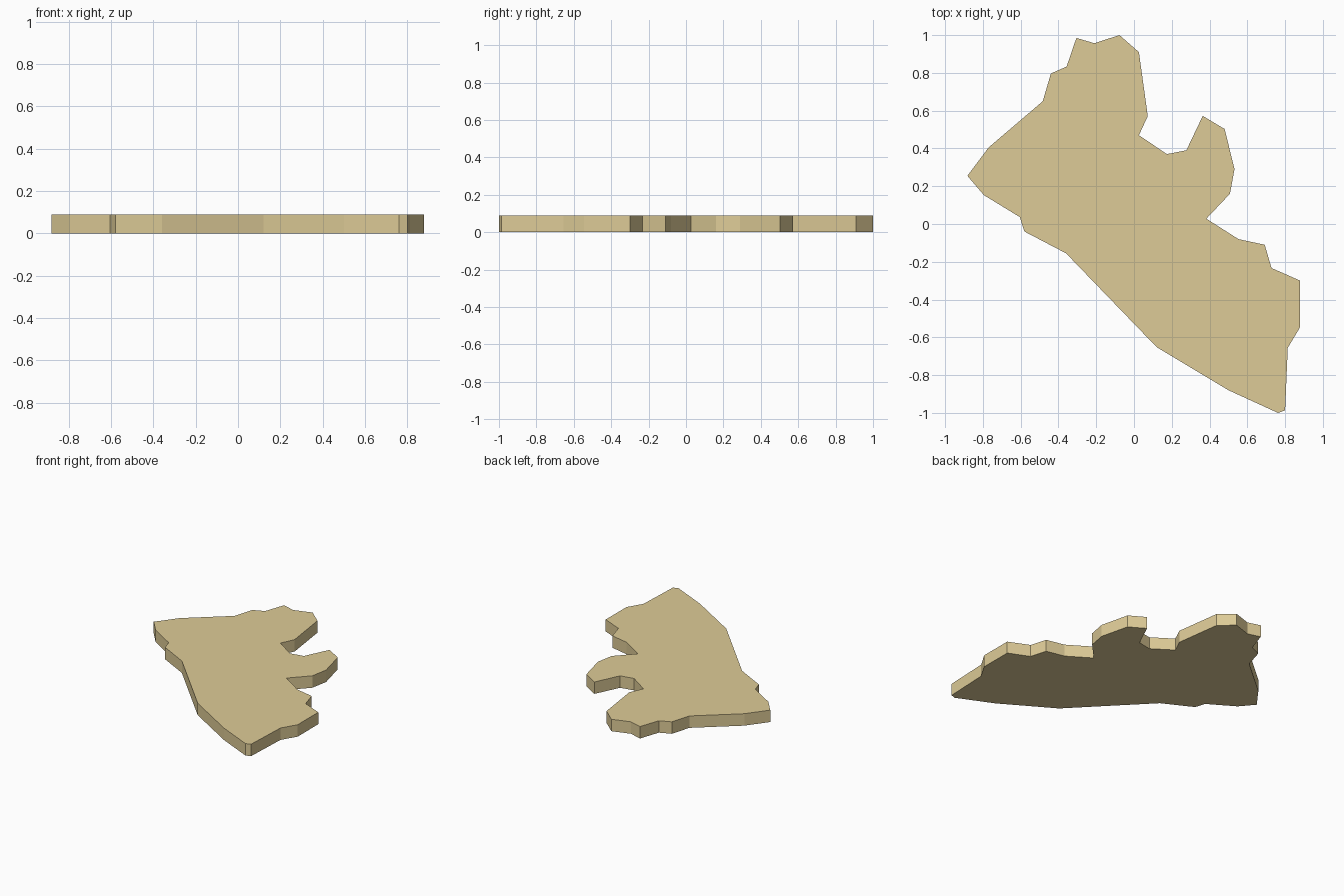
import bpy
import bmesh

HEIGHT = 0.09

# Plan outline, clockwise from the north-west tip
OUTLINE = [
    (-0.305, 0.985), (-0.21, 0.957), (-0.077, 1.0), (0.026, 0.91), (0.073, 0.571),
    (0.026, 0.47), (0.174, 0.37), (0.277, 0.39), (0.364, 0.572), (0.48, 0.503),
    (0.532, 0.29), (0.508, 0.16), (0.383, 0.028), (0.553, -0.08), (0.692, -0.11),
    (0.728, -0.233), (0.88, -0.30), (0.88, -0.545), (0.814, -0.656), (0.80, -0.987),
    (0.762, -1.0), (0.50, -0.88), (0.12, -0.652), (-0.36, -0.155), (-0.58, -0.04),
    (-0.605, 0.037), (-0.795, 0.153), (-0.882, 0.255), (-0.77, 0.405),
    (-0.483, 0.65), (-0.44, 0.797), (-0.357, 0.833),
]

# Flat slab: outline face extruded upwards
bm = bmesh.new()
base = bm.faces.new([bm.verts.new((x, y, 0)) for x, y in OUTLINE])
extruded = bmesh.ops.extrude_face_region(bm, geom=[base], use_keep_orig=True)
top = [g for g in extruded["geom"] if isinstance(g, bmesh.types.BMVert)]
bmesh.ops.translate(bm, verts=top, vec=(0, 0, HEIGHT))
bmesh.ops.recalc_face_normals(bm, faces=bm.faces)

mesh = bpy.data.meshes.new("map_slab")
bm.to_mesh(mesh)
bm.free()
slab = bpy.data.objects.new("map_slab", mesh)
bpy.context.collection.objects.link(slab)

# Sandy colour
sand = bpy.data.materials.new("sand")
sand.diffuse_color = (0.73, 0.60, 0.31, 1)
mesh.materials.append(sand)
